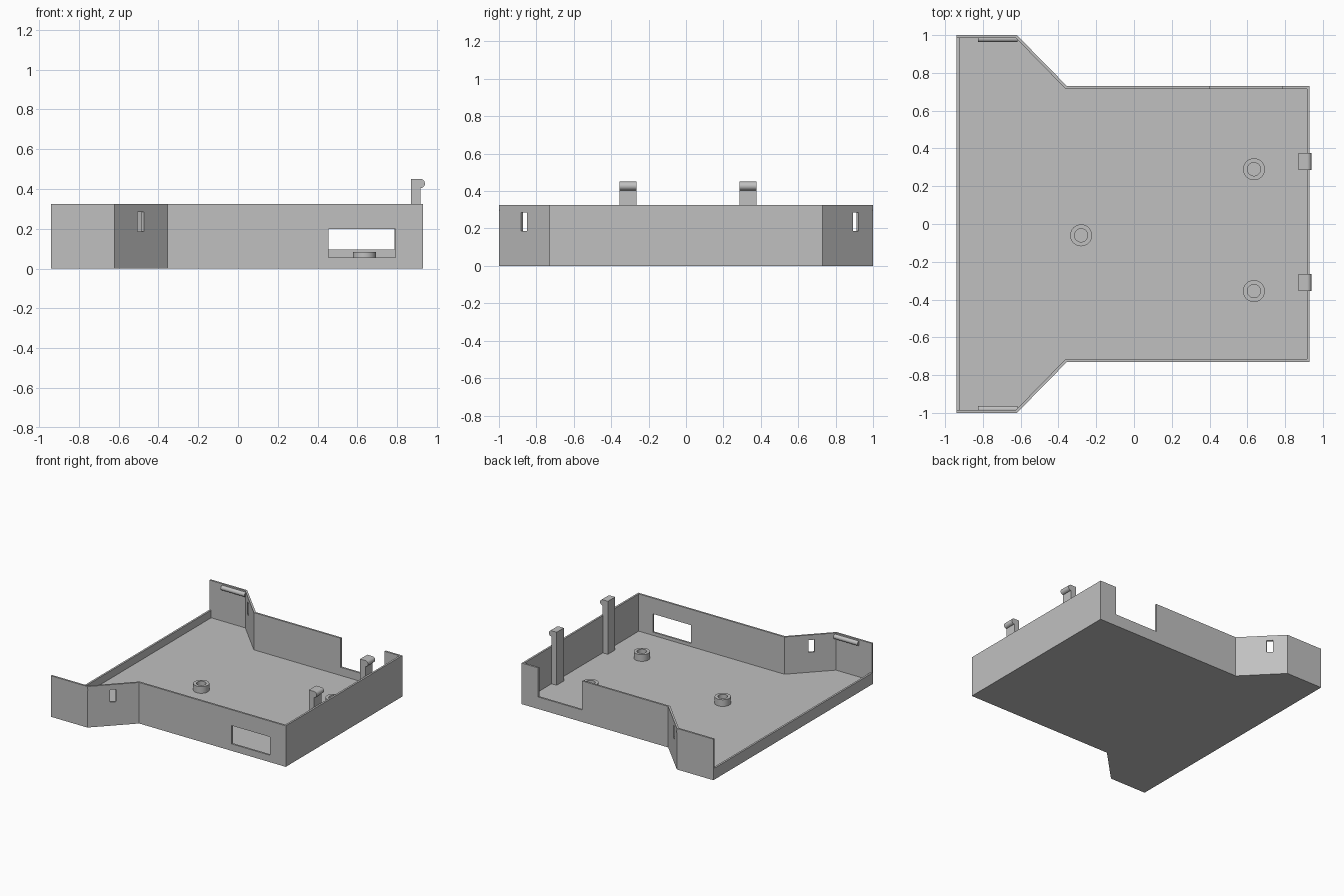
import bpy, bmesh
from math import radians, atan2
from mathutils import Matrix

old = bpy.data.objects.get("Cube")
if old:
    bpy.data.objects.remove(old, do_unlink=True)

grey = bpy.data.materials.new("plain grey")
grey.use_nodes = True
colour = (0.53, 0.53, 0.53, 1)
grey.diffuse_color = colour
grey.node_tree.nodes["Principled BSDF"].inputs["Base Color"].default_value = colour


def finish(name, bm):
    bmesh.ops.recalc_face_normals(bm, faces=bm.faces)
    mesh = bpy.data.meshes.new(name)
    bm.to_mesh(mesh)
    bm.free()
    mesh.materials.append(grey)
    obj = bpy.data.objects.new(name, mesh)
    bpy.context.collection.objects.link(obj)
    return obj


def prism(name, points, low, high):
    bm = bmesh.new()
    face = bm.faces.new([bm.verts.new((x, y, low)) for x, y in points])
    top = bmesh.ops.extrude_face_region(bm, geom=[face])["geom"]
    verts = [g for g in top if isinstance(g, bmesh.types.BMVert)]
    bmesh.ops.translate(bm, verts=verts, vec=(0, 0, high - low))
    return finish(name, bm)


def box(name, x, y, z):
    return prism(name, [(x[0], y[0]), (x[1], y[0]), (x[1], y[1]), (x[0], y[1])], *z)


def rod(name, centre, radius, length, axis):
    bm = bmesh.new()
    turn = Matrix.Rotation(radians(90), 4, "Y" if axis == "X" else "X")
    bmesh.ops.create_cone(bm, cap_ends=True, segments=32, radius1=radius,
                          radius2=radius, depth=length,
                          matrix=Matrix.Translation(centre) @ turn)
    return finish(name, bm)


def standoff(x, y):
    bm = bmesh.new()
    profile = [(0.035, 0.025), (0.058, 0.025), (0.058, 0.083), (0.035, 0.083)]
    verts = [bm.verts.new((r, 0, z)) for r, z in profile]
    edges = [bm.edges.new((verts[i], verts[(i + 1) % 4])) for i in range(4)]
    bmesh.ops.spin(bm, geom=verts + edges, cent=(0, 0, 0), axis=(0, 0, 1),
                   angle=radians(360), steps=40)
    bmesh.ops.remove_doubles(bm, verts=bm.verts, dist=0.0001)
    bmesh.ops.translate(bm, verts=bm.verts, vec=(x, y, 0))
    return finish("standoff", bm)


def mirrored(half):
    return half + [(x, -y) for x, y in reversed(half)]


# Tray shell with a widened open end
outer = mirrored([(-0.94, 1), (-0.62, 1), (-0.355, 0.73), (0.93, 0.73)])
inner = mirrored([(-0.925, 0.985), (-0.626, 0.985), (-0.362, 0.715), (0.915, 0.715)])
tray = prism("tray", outer, 0, 0.325)

# Cavity, low end rim, front window and back notch
cutters = [
    prism("cavity_cutter", inner, 0.03, 0.5),
    box("rim_cutter", (-1.1, -0.9), (-0.985, 0.985), (0.09, 0.5)),
    box("window_cutter", (0.455, 0.79), (-0.8, -0.65), (0.055, 0.2)),
    box("notch_cutter", (0.4, 0.785), (0.65, 0.8), (0.095, 0.5)),
]

# Slots through the two angled walls
for x, y in ((-0.487, -0.868), (-0.53, 0.907)):
    slot = box("slot_cutter", (-0.022, 0.022), (-0.06, 0.06), (0.187, 0.285))
    side = 1 if y < 0 else -1
    slot.data.transform(Matrix.Translation((x, y, 0))
                        @ Matrix.Rotation(side * atan2(0.27, 0.265), 4, "Z"))
    cutters.append(slot)

for cutter in cutters:
    cutter.hide_render = True
    mod = tray.modifiers.new(cutter.name, "BOOLEAN")
    mod.operation = "DIFFERENCE"
    mod.solver = "EXACT"
    mod.object = cutter
bpy.context.view_layer.update()
cut = bpy.data.meshes.new_from_object(
    tray.evaluated_get(bpy.context.evaluated_depsgraph_get()))
tray.modifiers.clear()
tray.data = cut
for cutter in cutters:
    bpy.data.objects.remove(cutter, do_unlink=True)

# Standoffs on the floor
round_parts = [standoff(x, y) for x, y in
               ((0.635, 0.29), (0.635, -0.355), (-0.28, -0.06))]

# Tall clips with a rounded catch
for y in (0.332, -0.31):
    box("clip_post", (0.87, 0.916), (y - 0.045, y + 0.045), (0.025, 0.45))
    round_parts.append(rod("clip_catch", (0.916, y, 0.427), 0.023, 0.09, "Y"))

# Snap ridges inside the wide end
for side in (-1, 1):
    round_parts.append(rod("snap_ridge", (-0.722, side * 0.981, 0.297), 0.018, 0.21, "X"))

bpy.ops.object.select_all(action="DESELECT")
for part in round_parts:
    part.select_set(True)
bpy.context.view_layer.objects.active = round_parts[0]
bpy.ops.object.shade_smooth_by_angle(angle=radians(35))
